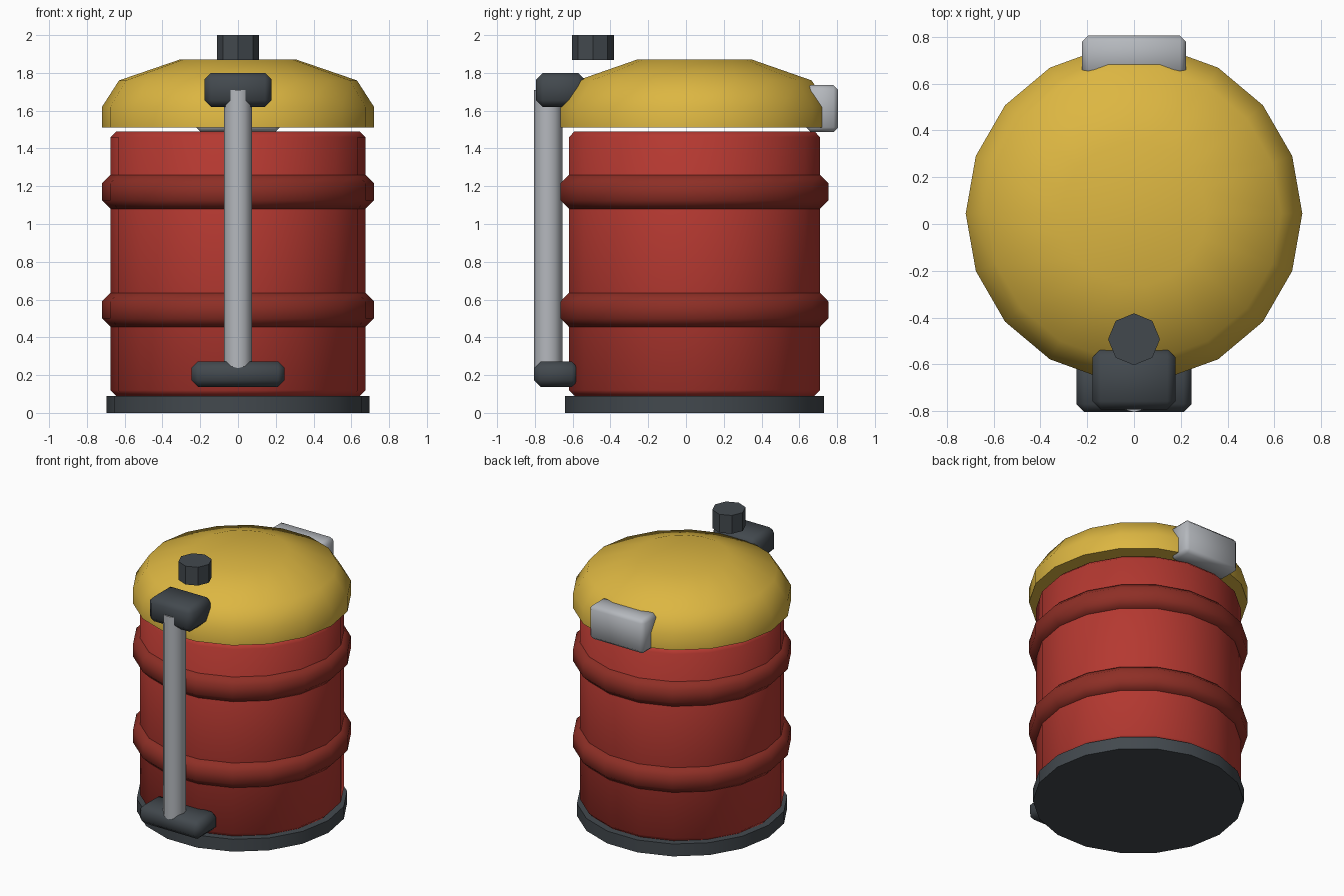
import bpy, bmesh, math

cube = bpy.data.objects.get("Cube")
if cube:
    bpy.data.objects.remove(cube, do_unlink=True)


def material(name, rgb):
    m = bpy.data.materials.new(name)
    m.use_nodes = True
    m.diffuse_color = (*rgb, 1)
    m.node_tree.nodes["Principled BSDF"].inputs["Base Color"].default_value = (*rgb, 1)
    return m


RED = material("barrel red", (0.46, 0.04, 0.03))
DARK_RED = material("band dark red", (0.27, 0.028, 0.019))
YELLOW = material("lid yellow", (0.72, 0.47, 0.054))
CHARCOAL = material("charcoal", (0.055, 0.066, 0.076))
STEEL = material("light steel", (0.46, 0.48, 0.51))
AXIS_Y = 0.045  # barrel centre line


def finish(name, bm, mat, angle):
    bmesh.ops.recalc_face_normals(bm, faces=bm.faces[:])
    mesh = bpy.data.meshes.new(name)
    bm.to_mesh(mesh)
    bm.free()
    mesh.materials.append(mat)
    ob = bpy.data.objects.new(name, mesh)
    bpy.context.collection.objects.link(ob)
    bpy.ops.object.select_all(action="DESELECT")
    ob.select_set(True)
    bpy.context.view_layer.objects.active = ob
    if angle:
        bpy.ops.object.shade_smooth_by_angle(angle=math.radians(angle))
    return ob


def turned(name, profile, mat, y=AXIS_Y, sides=18, angle=50):
    """Capped solid of revolution from (radius, height) pairs."""
    bm = bmesh.new()
    rings = []
    for r, z in profile:
        rings.append([bm.verts.new((r * math.cos(math.tau * i / sides),
                                    y + r * math.sin(math.tau * i / sides), z))
                      for i in range(sides)])
    for low, high in zip(rings, rings[1:]):
        for i in range(sides):
            j = (i + 1) % sides
            bm.faces.new((low[i], low[j], high[j], high[i]))
    bm.faces.new(rings[0])
    bm.faces.new(rings[-1])
    return finish(name, bm, mat, angle)


def block(name, half_x, y0, y1, z0, z1, bevel, mat):
    """Box with bevelled edges."""
    bm = bmesh.new()
    bmesh.ops.create_cube(bm, size=1)
    for v in bm.verts:
        v.co = (v.co.x * 2 * half_x, y0 + (v.co.y + 0.5) * (y1 - y0),
                z0 + (v.co.z + 0.5) * (z1 - z0))
    bmesh.ops.bevel(bm, geom=bm.edges[:], offset=bevel, segments=1,
                    affect="EDGES", profile=0.5)
    return finish(name, bm, mat, 50)


# Barrel, its base and two raised bands
turned("base", [(0.695, 0), (0.695, 0.09)], CHARCOAL)
turned("barrel", [(0.645, 0.09), (0.675, 0.12), (0.675, 1.46), (0.645, 1.49)], RED)
for name, z in (("lower_band", 0.545), ("upper_band", 1.17)):
    turned(name, [(0.67, z - 0.09), (0.675, z - 0.09), (0.72, z - 0.045),
                  (0.72, z + 0.045), (0.675, z + 0.09), (0.67, z + 0.09)], DARK_RED)

# Domed lid and rear hinge
turned("lid", [(0.72, 1.51), (0.72, 1.62), (0.63, 1.76), (0.31, 1.87)], YELLOW)
block("hinge", 0.222, 0.635, 0.806, 1.487, 1.735, 0.025, STEEL)

# Front pedal, push rod, bracket and knob
block("pedal", 0.247, -0.805, -0.57, 0.138, 0.272, 0.035, CHARCOAL)
turned("push_rod", [(0.075, 0.2), (0.075, 1.71)], STEEL, y=-0.73, sides=12)
block("rod_bracket", 0.178, -0.793, -0.535, 1.62, 1.8, 0.035, CHARCOAL)
turned("knob", [(0.111, 1.867), (0.111, 2.0)], CHARCOAL, y=-0.493, sides=8, angle=30)
